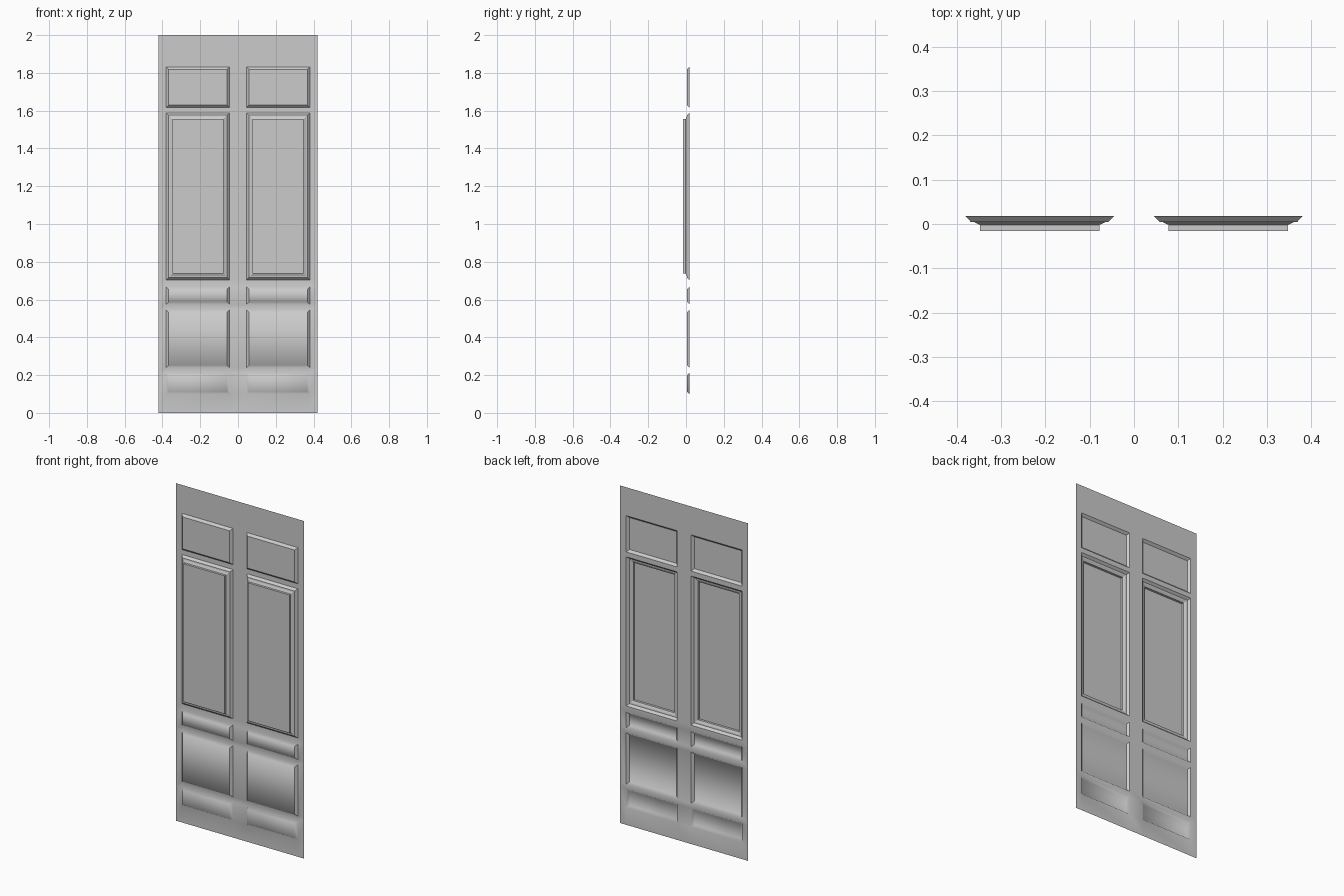
import bpy
import bmesh

cube = bpy.data.objects.get("Cube")
if cube:
    bpy.data.objects.remove(cube)

# One plain grey paint
paint = bpy.data.materials.new("grey_paint")
paint.use_nodes = True
grey = (0.6, 0.6, 0.6, 1)
paint.diffuse_color = grey
paint.node_tree.nodes["Principled BSDF"].inputs["Base Color"].default_value = grey

SHEET_Y = 0.018
XS = [-0.42, -0.38, -0.045, 0.045, 0.38, 0.42]
ZS = [0, 0.10, 0.212, 0.24, 0.545, 0.575, 0.667, 0.704, 1.588, 1.617, 1.832, 2]

# Raised steps as (inset, depth); edge style decides which creases stay sharp
PLAIN = [(0.013, 0.005)]
FIELDED = [(0.012, 0.005), (0.02, 0.004), (0.033, -0.002), (0.033, -0.0155)]
PANELS = {1: (PLAIN, "soft"), 3: (PLAIN, "sides"), 5: (PLAIN, "sides"),
          7: (FIELDED, "all"), 9: (PLAIN, "all")}

bm = bmesh.new()
grid = [[bm.verts.new((x, SHEET_Y, z)) for z in ZS] for x in XS]


def sharpen(ring, style):
    """Crease the edges of one rectangular ring."""
    for i in range(4):
        a, b = ring[i], ring[(i + 1) % 4]
        upright = abs(a.co.z - b.co.z) > abs(a.co.x - b.co.x) * 0.01
        if style == "all" or (style == "sides" and upright):
            bm.edges.get((a, b)).smooth = False


def raised_panel(ring, steps, style):
    """Step a rectangle forward from the sheet and cap it."""
    x0, z0 = ring[0].co.x, ring[0].co.z
    x1, z1 = ring[2].co.x, ring[2].co.z
    rings = [ring]
    for d, y in steps:
        corners = [(x0 + d, z0 + d), (x1 - d, z0 + d),
                   (x1 - d, z1 - d), (x0 + d, z1 - d)]
        inner = [bm.verts.new((x, y, z)) for x, z in corners]
        for i in range(4):
            j = (i + 1) % 4
            bm.faces.new((ring[i], ring[j], inner[j], inner[i]))
            if style != "soft":
                bm.edges.get((ring[i], inner[i])).smooth = False
        ring = inner
        rings.append(ring)
    bm.faces.new(ring)
    return [(r, style) for r in rings]


# Flat sheet with a stack of panels in each of the two columns
creases = []
for i in range(len(XS) - 1):
    for k in range(len(ZS) - 1):
        ring = [grid[i][k], grid[i + 1][k], grid[i + 1][k + 1], grid[i][k + 1]]
        if i in (1, 3) and k in PANELS:
            creases += raised_panel(ring, *PANELS[k])
        else:
            bm.faces.new(ring)

for ring, style in creases:
    sharpen(ring, style)
for face in bm.faces:
    face.smooth = True

mesh = bpy.data.meshes.new("panelled_door")
bm.to_mesh(mesh)
bm.free()
mesh.materials.append(paint)
door = bpy.data.objects.new("panelled_door", mesh)
bpy.context.collection.objects.link(door)
